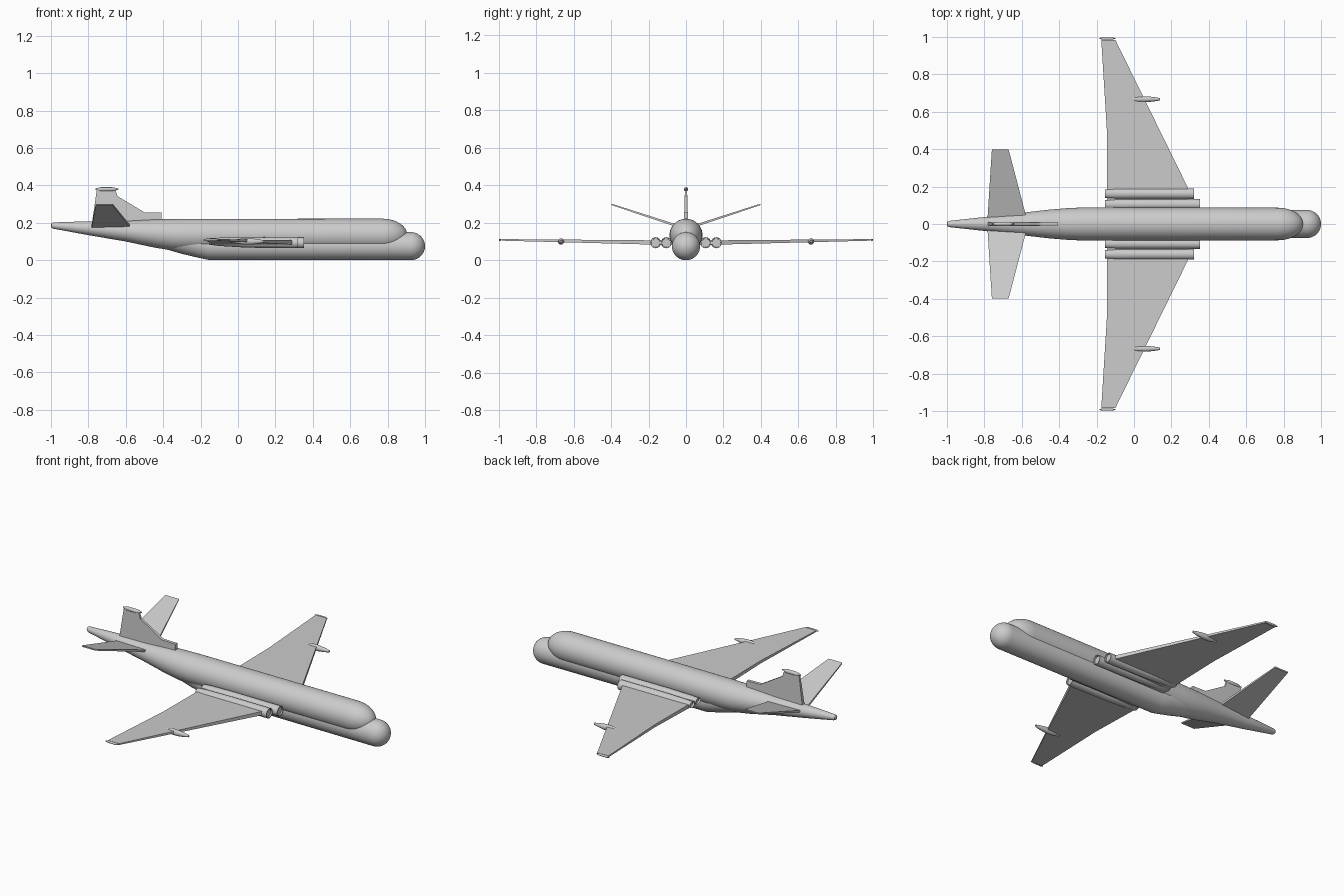
import bpy
import bmesh
import math

if "Cube" in bpy.data.objects:
    bpy.data.objects.remove(bpy.data.objects["Cube"], do_unlink=True)

# One flat grey for the whole aircraft
grey = bpy.data.materials.new("light grey")
grey.use_nodes = True
COLOUR = (0.6, 0.6, 0.6, 1.0)
grey.diffuse_color = COLOUR
bsdf = next(n for n in grey.node_tree.nodes if n.type == 'BSDF_PRINCIPLED')
bsdf.inputs["Base Color"].default_value = COLOUR


def finish(name, bm, smooth_angle=None):
    bmesh.ops.recalc_face_normals(bm, faces=bm.faces)
    mesh = bpy.data.meshes.new(name)
    bm.to_mesh(mesh)
    bm.free()
    mesh.materials.append(grey)
    obj = bpy.data.objects.new(name, mesh)
    bpy.context.collection.objects.link(obj)
    if smooth_angle:
        bpy.ops.object.select_all(action='DESELECT')
        obj.select_set(True)
        bpy.context.view_layer.objects.active = obj
        bpy.ops.object.shade_smooth_by_angle(angle=math.radians(smooth_angle))
    return obj


def loft(name, stations, y=0.0, sides=32, angle=35):
    """Skin elliptical rings along x; each station is (x, z, y radius, z radius)."""
    bm = bmesh.new()
    rings = []
    for x, z, ry, rz in stations:
        rings.append([bm.verts.new((x, y + ry * math.cos(2 * math.pi * i / sides),
                                    z + rz * math.sin(2 * math.pi * i / sides)))
                      for i in range(sides)])
    for a, b in zip(rings, rings[1:]):
        for i in range(sides):
            j = (i + 1) % sides
            bm.faces.new((a[i], a[j], b[j], b[i]))
    bm.faces.new(rings[0])
    bm.faces.new(rings[-1])
    return finish(name, bm, angle)


def slab(name, points, thickness, axis):
    """Solid plate; thickness gives the half depth at each point along the axis."""
    bm = bmesh.new()
    layers = []
    for sign in (-1, 1):
        layer = []
        for p in points:
            q = list(p)
            q[axis] += sign * thickness(p)
            layer.append(bm.verts.new(q))
        layers.append(layer)
        bm.faces.new(layer)
    n = len(points)
    for i in range(n):
        j = (i + 1) % n
        bm.faces.new((layers[0][i], layers[0][j], layers[1][j], layers[1][i]))
    return finish(name, bm)


def dome(x0, length, z, r, steps=10):
    """Stations of a rounded nose ending at x0 + length."""
    angles = [math.pi / 2 * i / steps for i in range(steps)] + [math.pi * 0.495]
    return [(x0 + length * math.sin(a), z, r * math.cos(a), r * math.cos(a))
            for a in angles]


# Upper fuselage with the long tapering tail boom
loft("upper_fuselage", [
    (-1.0, 0.186, 0.006, 0.006), (-0.996, 0.186, 0.013, 0.013),
    (-0.985, 0.185, 0.017, 0.017), (-0.8, 0.171, 0.037, 0.037),
    (-0.6, 0.155, 0.060, 0.055), (-0.45, 0.143, 0.077, 0.075),
    (-0.35, 0.136, 0.085, 0.084), (-0.28, 0.135, 0.088, 0.086),
] + dome(0.77, 0.135, 0.135, 0.087), sides=40)

# Lower fuselage with the round nose
loft("lower_fuselage", [
    (-0.45, 0.135, 0.055, 0.058), (-0.3, 0.106, 0.068, 0.072),
    (-0.22, 0.088, 0.072, 0.073), (-0.16, 0.076, 0.074, 0.074),
] + dome(0.924, 0.076, 0.075, 0.075), sides=40)

# Paired parts on each side of the fuselage
for side, s in (("left", 1), ("right", -1)):
    # Main wing, thinning and rising toward the tip
    wing = [(0.29, 0.0), (0.29, 0.19), (-0.1, 0.985),
            (-0.175, 0.985), (-0.145, 0.5), (-0.145, 0.0)]
    slab(side + "_wing", [(x, s * y, 0.092 + 0.017 * y) for x, y in wing],
         lambda p: 0.013 - 0.009 * abs(p[1]), 2)

    # Wing tip fairing
    loft(side + "_wing_tip", [
        (-0.185, 0.109, 0.002, 0.002), (-0.17, 0.109, 0.006, 0.006),
        (-0.115, 0.109, 0.006, 0.006), (-0.1, 0.109, 0.002, 0.002),
    ], y=s * 0.992, sides=12)

    # Slim pod under the outer wing
    loft(side + "_wing_pod", [
        (-0.06, 0.101, 0.002, 0.002), (-0.02, 0.101, 0.009, 0.009),
        (0.03, 0.1, 0.016, 0.017), (0.07, 0.1, 0.016, 0.017),
        (0.11, 0.1, 0.011, 0.012), (0.14, 0.1, 0.006, 0.006),
    ], y=s * 0.667, sides=16)

    # Two engine nacelles buried in the wing root, with shallow open intakes
    for place, y, front in (("inner", 0.105, 0.354), ("outer", 0.162, 0.322)):
        loft(f"{side}_{place}_engine", [
            (-0.145, 0.1, 0.018, 0.013), (-0.155, 0.1, 0.022, 0.017),
            (-0.1, 0.098, 0.027, 0.022), (0.05, 0.095, 0.028, 0.028),
            (front - 0.03, 0.093, 0.029, 0.029), (front, 0.093, 0.029, 0.029),
            (front, 0.093, 0.024, 0.024), (front - 0.008, 0.093, 0.023, 0.023),
        ], y=s * y, sides=24)

    # Upswept tailplane
    tail = [(-0.566, 0.0), (-0.67, 0.397), (-0.76, 0.397), (-0.785, 0.0)]
    slab(side + "_tailplane", [(x, s * y, 0.168 + 0.327 * y) for x, y in tail],
         lambda p: 0.007 - 0.008 * abs(p[1]), 2)

# Fin with its low forward fillet
fin = [(-0.785, 0.17), (-0.755, 0.375), (-0.655, 0.375), (-0.645, 0.343),
       (-0.5, 0.256), (-0.41, 0.254), (-0.41, 0.17)]
slab("fin", [(x, 0.0, z) for x, z in fin],
     lambda p: 0.012 - 0.03 * (p[2] - 0.17), 1)

# Fairing on top of the fin
loft("fin_top_fairing", [
    (-0.762, 0.38, 0.002, 0.003), (-0.735, 0.379, 0.011, 0.011),
    (-0.67, 0.379, 0.012, 0.011), (-0.64, 0.38, 0.002, 0.003),
], sides=16)
